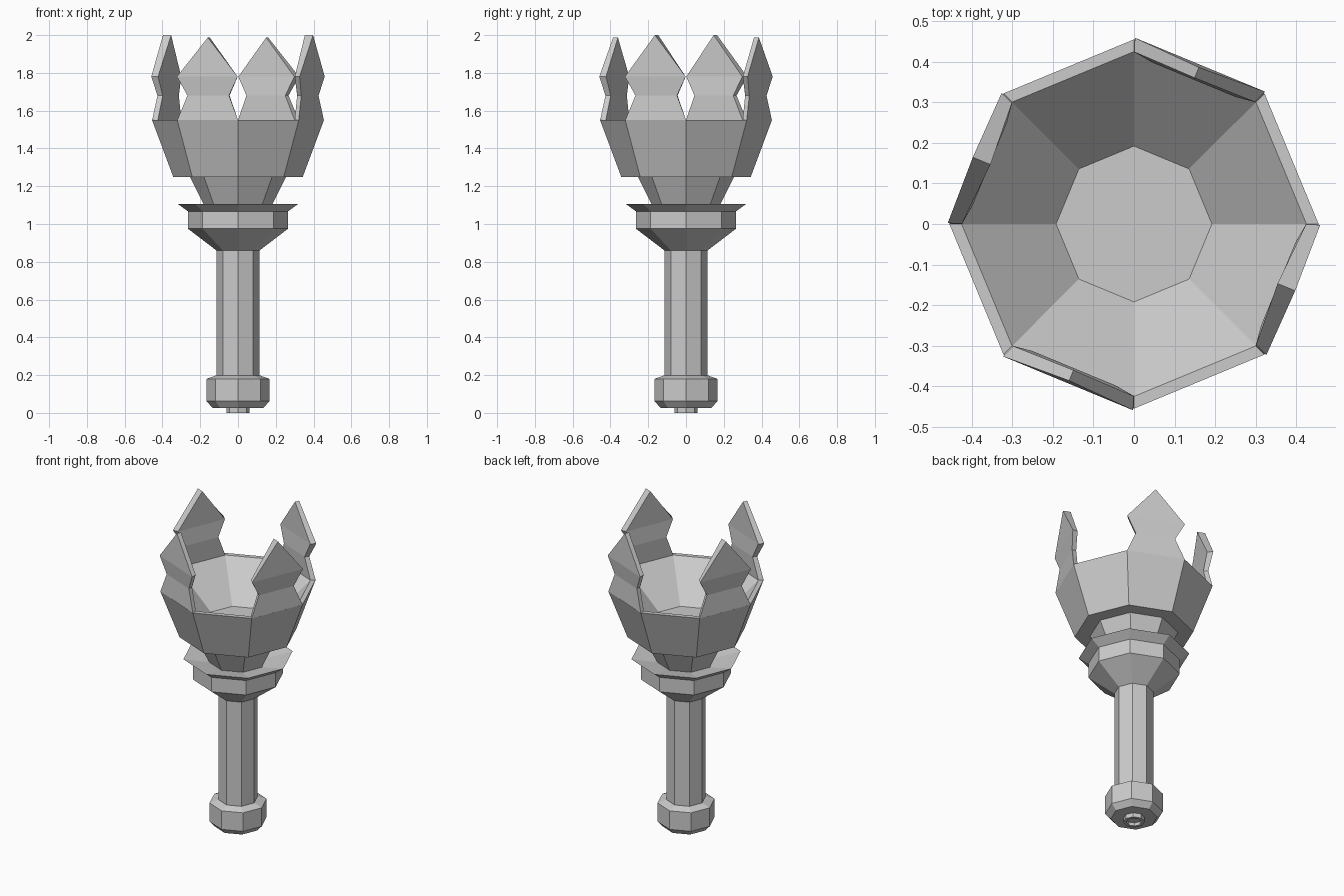
import bpy, bmesh, math
from mathutils import Matrix, Vector

cube = bpy.data.objects.get("Cube")
if cube:
    bpy.data.objects.remove(cube, do_unlink=True)

SIDES = 8

grey = bpy.data.materials.new("plain_grey")
grey.use_nodes = True
colour = (0.6, 0.6, 0.6, 1)
grey.diffuse_color = colour
grey.node_tree.nodes["Principled BSDF"].inputs["Base Color"].default_value = colour


def finish(name, bm):
    bmesh.ops.recalc_face_normals(bm, faces=bm.faces)
    mesh = bpy.data.meshes.new(name)
    bm.to_mesh(mesh)
    bm.free()
    mesh.materials.append(grey)
    obj = bpy.data.objects.new(name, mesh)
    bpy.context.collection.objects.link(obj)
    return obj


def lathe(name, profile):
    """Turn (radius, z) points into an eight-sided solid, capped at both ends."""
    bm = bmesh.new()
    rings = []
    for r, z in profile:
        rings.append([bm.verts.new((r * math.cos(a), r * math.sin(a), z))
                      for a in (math.tau * i / SIDES for i in range(SIDES))])
    for low, high in zip(rings, rings[1:]):
        for i in range(SIDES):
            j = (i + 1) % SIDES
            bm.faces.new((low[i], low[j], high[j], high[i]))
    bm.faces.new(rings[0])
    bm.faces.new(rings[-1])
    return finish(name, bm)


def prong(name, angle, peak):
    """Pinched, pointed plate standing on one side of the bowl rim."""
    # rows: height, half width, outer distance, inner distance
    rows = [(1.55, 0.174, 0.42, 0.392),
            (1.68, 0.119, 0.412, 0.385),
            (1.78, 0.174, 0.425, 0.392)]
    bm = bmesh.new()
    loops = []
    for z, w, outer, inner in rows:
        wi = w * inner / outer
        loops.append([bm.verts.new(p) for p in
                      ((outer, -w, z), (outer, w, z), (inner, wi, z), (inner, -wi, z))])
    for low, high in zip(loops, loops[1:]):
        for i in range(4):
            j = (i + 1) % 4
            bm.faces.new((low[i], low[j], high[j], high[i]))
    bm.faces.new(loops[0])
    # pointed tip
    z, outer, inner = peak
    tip_out = bm.verts.new((outer, 0, z))
    tip_in = bm.verts.new((inner, 0, z))
    a, b, c, d = loops[-1]
    bm.faces.new((a, b, tip_out))
    bm.faces.new((c, d, tip_in))
    bm.faces.new((b, c, tip_in, tip_out))
    bm.faces.new((d, a, tip_out, tip_in))
    bm.transform(Matrix.Rotation(math.radians(angle), 4, 'Z'))
    return finish(name, bm)


# Handle: hollow end stud, pommel and grip
lathe("end_stud", [(0.045, 0.02), (0.045, 0), (0.062, 0), (0.062, 0.04)])
lathe("pommel", [(0.135, 0.027), (0.167, 0.062), (0.167, 0.18), (0.12, 0.197)])
lathe("grip", [(0.114, 0.19), (0.114, 0.87)])

# Collar with a dished lip
lathe("collar", [(0.114, 0.86), (0.265, 0.975), (0.265, 1.067),
                 (0.32, 1.107), (0.17, 1.075)])

# Neck and hollow bowl
lathe("neck", [(0.165, 1.07), (0.26, 1.26)])
lathe("bowl", [(0.25, 1.25), (0.343, 1.25), (0.455, 1.55),
               (0.425, 1.55), (0.192, 1.33)])

# Four prongs on alternate sides of the rim
WIDE_TIP = (2.0, 0.43, 0.383)
THIN_TIP = (1.987, 0.418, 0.39)
for name, angle, peak in (("prong_back", 67.5, THIN_TIP),
                          ("prong_right", 157.5, WIDE_TIP),
                          ("prong_front", 247.5, THIN_TIP),
                          ("prong_left", 337.5, WIDE_TIP)):
    prong(name, angle, peak)
